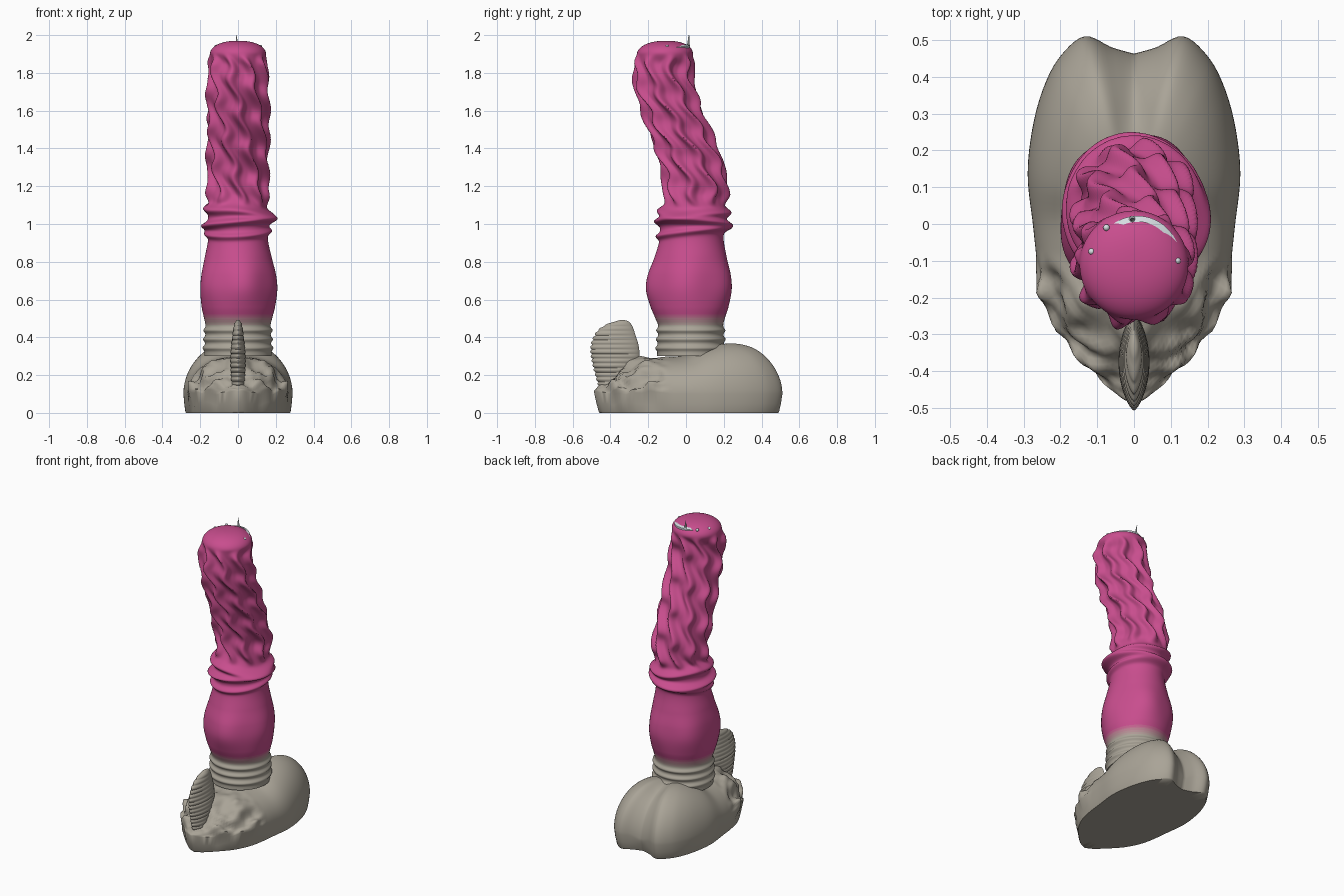
import bpy, bmesh, math
from mathutils import Vector, noise
from math import sin, cos, pi, exp

if "Cube" in bpy.data.objects:
    bpy.data.objects.remove(bpy.data.objects["Cube"])


def material(name, rgb):
    m = bpy.data.materials.new(name)
    m.diffuse_color = (*rgb, 1)
    m.use_nodes = True
    m.node_tree.nodes["Principled BSDF"].inputs["Base Color"].default_value = m.diffuse_color
    return m


STONE, PINK = Vector((0.40, 0.37, 0.31)), Vector((0.58, 0.075, 0.27))
blend = [material(f"blend_{i}", STONE.lerp(PINK, i / 6)) for i in range(7)]
silver = material("silver", (0.68, 0.74, 0.77))


def curve(table, x):
    """Smooth lookup: rows (x, a, b...) -> interpolated (a, b...)."""
    x = min(max(x, table[0][0]), table[-1][0])
    i = 0
    while i < len(table) - 2 and x > table[i + 1][0]:
        i += 1
    p, q = table[i], table[i + 1]
    o, n = table[max(i - 1, 0)], table[min(i + 2, len(table) - 1)]
    d = q[0] - p[0]
    t = (x - p[0]) / d
    out = []
    for k in range(1, len(p)):
        m0 = (q[k] - o[k]) / (q[0] - o[0]) * d
        m1 = (n[k] - p[k]) / (n[0] - p[0]) * d
        out.append((2*t**3 - 3*t*t + 1) * p[k] + (t**3 - 2*t*t + t) * m0
                   + (3*t*t - 2*t**3) * q[k] + (t**3 - t*t) * m1)
    return out


def loft(name, rings, mats, mat_of=None, angle=60):
    """Skin closed rings of points and close both ends."""
    bm = bmesh.new()
    vs = [[bm.verts.new(p) for p in r] for r in rings]
    n = len(vs[0])
    for a, b in zip(vs, vs[1:]):
        for j in range(n):
            k = (j + 1) % n
            bm.faces.new((a[j], a[k], b[k], b[j]))
    for r in (vs[0], vs[-1]):
        mid = sum((v.co for v in r), Vector()) / n
        c = bm.verts.new(mid)
        for j in range(n):
            bm.faces.new((r[j], r[(j + 1) % n], c))
    bmesh.ops.recalc_face_normals(bm, faces=bm.faces)
    if mat_of:
        for f in bm.faces:
            f.material_index = mat_of(f.calc_center_median())
    me = bpy.data.meshes.new(name)
    bm.to_mesh(me)
    bm.free()
    for m in mats:
        me.materials.append(m)
    ob = bpy.data.objects.new(name, me)
    bpy.context.collection.objects.link(ob)
    bpy.ops.object.select_all(action='DESELECT')
    ob.select_set(True)
    bpy.context.view_layer.objects.active = ob
    bpy.ops.object.shade_smooth_by_angle(angle=math.radians(angle))
    return ob


# Base: heart-shaped outline, domed, with two rear lobes and a lumpy front
half = [(0, 0, -.48), (1, .05, -.455), (2, .12, -.39), (3, .19, -.31), (4, .24, -.21),
        (5, .262, -.11), (6, .275, 0), (7, .289, .13), (8, .278, .25), (9, .25, .36),
        (10, .205, .45), (11, .135, .51), (12, .06, .48), (13, 0, .463)]
top = [(-.5, .24), (-.4, .26), (-.3, .325), (-.15, .305), (0, .305), (.1, .35), (.2, .385),
       (.3, .41), (.4, .425), (.52, .42)]
M = 72
outline = [curve(half, 13 * i / M) for i in range(M + 1)]
outline += [(-x, y) for x, y in outline[-2:0:-1]]
levels = [(.4, 0), (.8, 0), (.955, 0), (.965, .008), (.985, .05)]
levels += [(cos(a * pi / 2 / 30), None) for a in range(30)]
levels += [(.03, None)]
rings = []
for s, z in levels:
    ring = []
    for x, y in outline:
        px, py = x * s, .02 + (y - .02) * s
        pz = z
        if z is None:
            pz = .1 + (curve(top, py)[0] - .1) * math.sqrt(max(0, 1 - s ** 2.3))
            back = min(max((py - .05) / .25, 0), 1)
            pz -= .03 * back * exp(-(px / .05) ** 2)
        lump = min(max((-.08 - py) / .1, 0), 1) * min(max((pz - .02) / .06, 0), 1)
        if lump > 0:
            p = Vector((abs(px) * 9, py * 9, pz * 14))
            d = noise.noise(p) + .5 * noise.noise(p * 2.1)
            side = min(1, s * 1.1)
            px *= 1 + .13 * d * lump * side
            py += -.02 * d * lump * side
            pz += .04 * d * lump * side
        ring.append((px, py, pz))
    rings.append(ring)
loft("base", rings, [blend[0]])

# Front fin: lens-shaped slices with horizontal ribs
fin = [(.14, -.46, -.34, .030), (.19, -.475, -.30, .036), (.28, -.497, -.25, .040),
       (.35, -.502, -.25, .036), (.42, -.478, -.27, .028), (.46, -.435, -.285, .022),
       (.485, -.375, -.305, .013), (.491, -.345, -.325, .004)]
rings = []
for i in range(91):
    z = .14 + .351 * i / 90
    y0, y1, w = curve(fin, z)
    rib = abs(sin(pi * (z - .14) / .0245)) ** .7 - .6
    y0 -= .011 * rib
    w *= 1 + .16 * rib
    ring = []
    for j in range(28):
        a = 2 * pi * j / 28
        ring.append((w * sin(a) * abs(sin(a)) ** .4,
                     (y0 + y1) / 2 + (y1 - y0) / 2 * cos(a), z))
    rings.append(ring)
loft("front_fin", rings, [blend[0]])

# Column: collar rings, bulb, twisted band, fluted leaning shaft and domed top
# rows: z, radius, centre y, depth stretch
col = [(.30, .178, .025, 1), (.46, .172, .025, 1), (.50, .180, .022, 1.02),
       (.56, .194, .020, 1.06), (.65, .203, .018, 1.11), (.73, .197, .020, 1.11),
       (.82, .178, .025, 1.08), (.92, .158, .030, 1.07), (1.0, .160, .035, 1.06),
       (1.10, .150, .046, 1.06), (1.2, .150, .052, 1.04), (1.3, .148, .035, 1.04),
       (1.4, .148, .0, 1.04), (1.6, .148, -.072, 1), (1.75, .147, -.117, 1),
       (1.83, .143, -.119, 1), (1.9, .148, -.112, 1), (1.975, .148, -.105, 1)]


def bump(v, c, w):
    return exp(-((v - c) / w) ** 2)


def ramp(v, a, b):
    t = min(max((v - a) / (b - a), 0), 1)
    return t * t * (3 - 2 * t)


heights = [.30 + 1.6 * i / 260 for i in range(261)]
heights += [1.9 + .07 * sin(pi / 2 * i / 16) for i in range(1, 16)]
rings = []
for z in heights:
    r0, cy, k = curve(col, z)
    if z > 1.9:
        r0 *= math.sqrt(max(0, 1 - ((z - 1.9) / .07) ** 2)) ** .85
    ring = []
    for j in range(128):
        a = 2 * pi * j / 128
        r = r0
        # stacked rings at the foot
        r += .012 * sum(bump(z, c, .012) for c in (.343, .39, .437))
        # shallow lobes on the bulb
        r += .006 * cos(5 * a + .6) * bump(z, .68, .12)
        # tilted wrapped band
        r += .034 * bump(z, 1.065 - .018 * cos(a) + .006 * sin(3 * a), .024)
        r += .036 * bump(z, 1.005 + .018 * cos(a + .5), .02)
        r += .022 * bump(z, .955 + .022 * cos(a - 1.2), .017)
        # twisted wavy flutes
        f = ramp(z, 1.08, 1.16) * (1 - ramp(z, 1.84, 1.91))
        if f > 0:
            u = z - 1.1
            ph = a + 1.6 * u + .10 * sin(2 * pi * u / .17 + 2 * a)
            r += f * (.017 * cos(9 * ph) + .004 * cos(18 * ph)
                      + .007 * cos(2 * pi * u / .17 + 3 * a))
        ring.append((r * cos(a), cy + r * k * sin(a), z))
    rings.append(ring)
loft("column", rings, blend, lambda c: round(6 * ramp(c.z, .45, .54)))

# Silver trim: thin arc on the rear of the dome, with studs and a small pin
rings = []
for i in range(49):
    t = pi * (-.06 + 1.12 * i / 48)
    h = 1.932 - .006 * cos(2 * t)
    ring = []
    for dr, dz in ((-.008, -.015), (.008, -.018), (.008, .008), (-.008, .014)):
        ring.append((.01 + (.108 + dr) * cos(t), -.098 + (.112 + dr) * sin(t), h + dz))
    rings.append(ring)
loft("trim_arc", rings, [silver], angle=30)

for i, (x, y, z) in enumerate([(-.005, .013, 1.945), (-.075, -.01, 1.945), (-.115, -.075, 1.94),
                               (.118, -.10, 1.94)]):
    bpy.ops.mesh.primitive_uv_sphere_add(segments=12, ring_count=8, radius=.009, location=(x, y, z))
    ob = bpy.context.object
    ob.name = f"trim_stud_{i}"
    ob.data.materials.append(silver)
    bpy.ops.object.shade_smooth()

bpy.ops.mesh.primitive_cone_add(vertices=10, radius1=.007, radius2=.002, depth=.065,
                                location=(-.006, .013, 1.967), rotation=(-.08, -.12, 0))
bpy.context.object.name = "trim_pin"
bpy.context.object.data.materials.append(silver)
